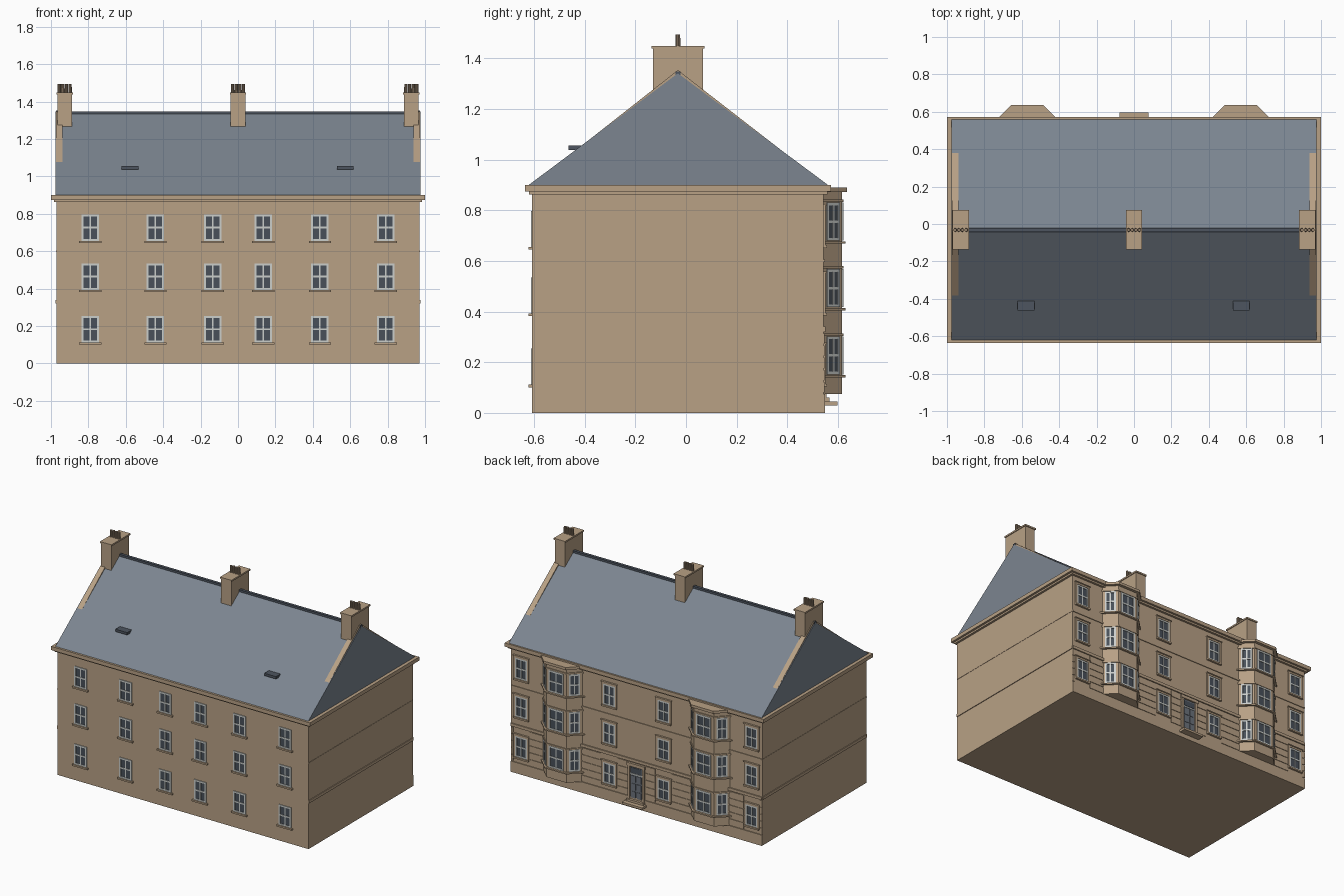
import bpy, bmesh, math
from mathutils import Matrix, Vector

if "Cube" in bpy.data.objects:
    bpy.data.objects.remove(bpy.data.objects["Cube"])

def mat(name, r, g, b):
    m = bpy.data.materials.new(name)
    m.diffuse_color = (r, g, b, 1)
    m.use_nodes = True
    m.node_tree.nodes["Principled BSDF"].inputs["Base Color"].default_value = m.diffuse_color
    return m

STONE = mat("sandstone", 0.48, 0.355, 0.235)
SLATE = mat("roof slate", 0.20, 0.235, 0.28)
DARK = mat("dark slate", 0.075, 0.09, 0.115)
GLASS = mat("window glass", 0.065, 0.08, 0.10)
WHITE = mat("pale frame", 0.60, 0.62, 0.60)
DOOR = mat("door paint", 0.15, 0.17, 0.20)
CLAY = mat("chimney clay", 0.30, 0.22, 0.15)

def finish(name, bm, mats):
    bmesh.ops.recalc_face_normals(bm, faces=bm.faces)
    me = bpy.data.meshes.new(name)
    bm.to_mesh(me)
    bm.free()
    for m in mats:
        me.materials.append(m)
    ob = bpy.data.objects.new(name, me)
    bpy.context.collection.objects.link(ob)
    return ob

def add_box(bm, x0, x1, y0, y1, z0, z1, mi=0, M=Matrix()):
    T = M @ Matrix.Translation(((x0+x1)/2, (y0+y1)/2, (z0+z1)/2)) @ Matrix.Diagonal((x1-x0, y1-y0, z1-z0, 1))
    r = bmesh.ops.create_cube(bm, size=1, matrix=T)
    for f in {f for v in r['verts'] for f in v.link_faces}:
        f.material_index = mi

def box(name, x0, x1, y0, y1, z0, z1, m):
    bm = bmesh.new()
    add_box(bm, x0, x1, y0, y1, z0, z1)
    return finish(name, bm, [m])

def prism(name, pts, vec, m):
    """Extrude a flat polygon of 3D points along vec."""
    bm = bmesh.new()
    f = bm.faces.new([bm.verts.new(p) for p in pts])
    r = bmesh.ops.extrude_face_region(bm, geom=[f])
    bmesh.ops.translate(bm, vec=vec, verts=[g for g in r['geom'] if isinstance(g, bmesh.types.BMVert)])
    if not any(len(e.link_faces) == 1 for e in bm.edges):
        pass
    else:
        bm.faces.new([bm.verts[i] for i in range(len(pts))])
    return finish(name, bm, [m])

def window(name, x, y, z, w, h, angle=0, surround=0.0, sill=0.012):
    """Sash window; local -y is outward, z is the bottom of the frame."""
    M = Matrix.Translation((x, y, z)) @ Matrix.Rotation(angle, 4, 'Z')
    bm = bmesh.new()
    a, t, d = w/2, 0.011, -0.005
    add_box(bm, -a+t/2, a-t/2, -0.002, 0.004, t/2, h-t/2, 0, M)          # glass
    for s in (-1, 1):                                                    # frame sides
        add_box(bm, min(s*a, s*(a-t)), max(s*a, s*(a-t)), d, 0.004, 0, h, 1, M)
    for z0, z1 in ((0, t), (h-t, h), (h/2-0.005, h/2+0.005)):            # rails
        add_box(bm, -a+t, a-t, d, 0.004, z0, z1, 1, M)
    add_box(bm, -0.004, 0.004, d+0.001, 0.004, t, h-t, 1, M)             # mullion
    if sill:
        add_box(bm, -a-sill, a+sill, -0.014, 0.004, -0.011, 0, 2, M)
    if surround:                                                         # stone moulding
        q = surround
        for s in (-1, 1):
            add_box(bm, min(s*a, s*(a+q)), max(s*a, s*(a+q)), -0.008, 0.004, 0, h, 2, M)
        add_box(bm, -a-q, a+q, -0.008, 0.004, h, h+q, 2, M)
        add_box(bm, -a-q-0.004, a+q+0.004, -0.013, 0.004, h+q, h+q+0.006, 2, M)
    finish(name, bm, [GLASS, WHITE, STONE])

F, B, X = -0.607, 0.543, 0.97   # front wall, back wall, half width

# main body, cornice
box("walls", -X, X, F, B, 0, 0.875, STONE)
box("cornice_lower", -0.985, 0.985, -0.62, 0.558, 0.862, 0.876, STONE)
box("cornice", -1, 1, -0.635, 0.572, 0.874, 0.90, STONE)

# string courses on the ends and back, fine joint line above
for s, side in ((-1, "left"), (1, "right")):
    a, b = sorted((s*X, s*(X+0.005)))
    box(side + "_string_course", a, b, F, B, 0.32, 0.34, STONE)
    a, b = sorted((s*X, s*(X+0.002)))
    box(side + "_upper_course", a, b, F, B, 0.597, 0.603, STONE)
box("back_string_course", -X, X, B, B+0.008, 0.32, 0.34, STONE)
box("back_upper_course", -X, X, B, B+0.005, 0.595, 0.605, STONE)
box("back_plinth", -X, X, B, B+0.006, 0, 0.075, STONE)

# banded masonry on the back ground floor, split around openings
openings = [(-0.21, 0.065), (0.21, 0.065), (0, 0.065), (-0.89, 0.062), (0.89, 0.062), (-0.57, 0.14), (0.57, 0.14)]
edges = sorted(openings)
bm = bmesh.new()
for i in range(5):
    z0 = 0.08 + i*0.048
    start = -X
    for c, hw in edges + [(X, 0)]:
        if c - hw - start > 0.005:
            add_box(bm, start, c-hw, B-0.002, B+0.004, z0, z0+0.042)
        start = c + hw
finish("banded_masonry", bm, [STONE])

# front windows
for r, z in enumerate((0.112, 0.393, 0.655)):
    for c, x in enumerate((-0.79, -0.442, -0.135, 0.135, 0.438, 0.79)):
        window(f"front_window_{r}_{c}", x, F, z, 0.094, 0.142)

# back windows
for r, z in enumerate((0.115, 0.395, 0.662)):
    for c, x in enumerate((-0.89, -0.21, 0.21, 0.89)):
        window(f"back_window_{r}_{c}", x, B, z, 0.092, 0.145, math.pi, 0.012)

# door with surround and steps
bm = bmesh.new()
add_box(bm, -0.047, 0.047, B, B+0.004, 0.06, 0.29, 0)
for z0, z1 in ((0.07, 0.115), (0.125, 0.17), (0.18, 0.225)):
    for s in (-1, 1):
        add_box(bm, s*0.022-0.017, s*0.022+0.017, B, B+0.007, z0, z1, 0)
add_box(bm, -0.04, 0.04, B, B+0.006, 0.245, 0.28, 1)
add_box(bm, -0.047, 0.047, B, B+0.008, 0.232, 0.24, 2)
finish("door", bm, [DOOR, GLASS, WHITE])
for s, side in ((-1, "left"), (1, "right")):
    box(side + "_door_jamb", s*0.056-0.009, s*0.056+0.009, B, B+0.012, 0.06, 0.29, STONE)
box("door_lintel", -0.07, 0.07, B, B+0.015, 0.29, 0.312, STONE)
box("lower_step", -0.078, 0.078, B, 0.597, 0.03, 0.045, STONE)
box("upper_step", -0.066, 0.066, B, 0.566, 0.045, 0.06, STONE)

# bay windows
def bay_slab(name, cx, d, z0, z1):
    """Canted slab, offset d beyond the bay walls."""
    y, h = 0.616 + d, 0.077 + d*0.414
    w = h + (y - B)
    pts = [(cx-w, B, z0), (cx-h, y, z0), (cx+h, y, z0), (cx+w, B, z0)]
    bm = bmesh.new()
    lo = [bm.verts.new(p) for p in pts]
    hi = [bm.verts.new((p[0], p[1], z1)) for p in pts]
    bm.faces.new(lo)
    bm.faces.new(hi)
    for i in range(4):
        j = (i+1) % 4
        bm.faces.new((lo[i], lo[j], hi[j], hi[i]))
    finish(name, bm, [STONE])

for cx, side in ((-0.57, "left"), (0.57, "right")):
    bay_slab(side + "_bay", cx, 0, 0.075, 0.88)
    bay_slab(side + "_bay_cornice", cx, 0.02, 0.872, 0.89)
    for r, z in enumerate((0.152, 0.417, 0.68)):
        bay_slab(f"{side}_bay_sill_{r}", cx, 0.014, z-0.012, z-0.003)
        bay_slab(f"{side}_bay_lintel_{r}", cx, 0.006, z+0.152, z+0.162)
        window(f"{side}_bay_front_{r}", cx, 0.616, z, 0.112, 0.15, math.pi, 0, 0)
        for s in (-1, 1):
            window(f"{side}_bay_cheek_{r}_{s}", cx + s*0.1135, 0.5795, z, 0.072, 0.15,
                   math.pi - s*math.pi/4, 0, 0)

# roof, ridge and raised gable skews
def gable(name, x0, x1, y0, y1, zb, zt, m):
    bm = bmesh.new()
    ends = [[bm.verts.new((x, *p)) for p in ((y0, zb), (y1, zb), (-0.032, zt))] for x in (x0, x1)]
    for e in ends:
        bm.faces.new(e)
    for i in range(3):
        j = (i+1) % 3
        bm.faces.new((ends[0][i], ends[0][j], ends[1][j], ends[1][i]))
    finish(name, bm, [m])

gable("roof", -0.977, 0.977, -0.62, 0.56, 0.90, 1.34, SLATE)
box("ridge", -0.977, 0.977, -0.042, -0.022, 1.325, 1.347, DARK)
gable("left_skew", -0.972, -0.937, -0.47, 0.412, 1.009, 1.353, STONE)
gable("right_skew", 0.937, 0.972, -0.47, 0.412, 1.009, 1.353, STONE)

# skylights
for x, side in ((-0.577, "left"), (0.573, "right")):
    box(side + "_skylight", x-0.045, x+0.045, -0.463, -0.41, 1.038, 1.055, DARK)

# chimneys with clay pots
for x, side in ((-0.927, "left"), (0, "middle"), (0.927, "right")):
    box(side + "_chimney", x-0.039, x+0.039, -0.13, 0.068, 1.265, 1.44, STONE)
    box(side + "_chimney_cap", x-0.044, x+0.044, -0.136, 0.074, 1.438, 1.449, STONE)
    bm = bmesh.new()
    for i in range(4):
        bmesh.ops.create_cone(bm, cap_ends=True, segments=10, radius1=0.010, radius2=0.009, depth=0.046,
                              matrix=Matrix.Translation((x + (i-1.5)*0.0195, -0.032, 1.471)))
    finish(side + "_chimney_pots", bm, [CLAY])
